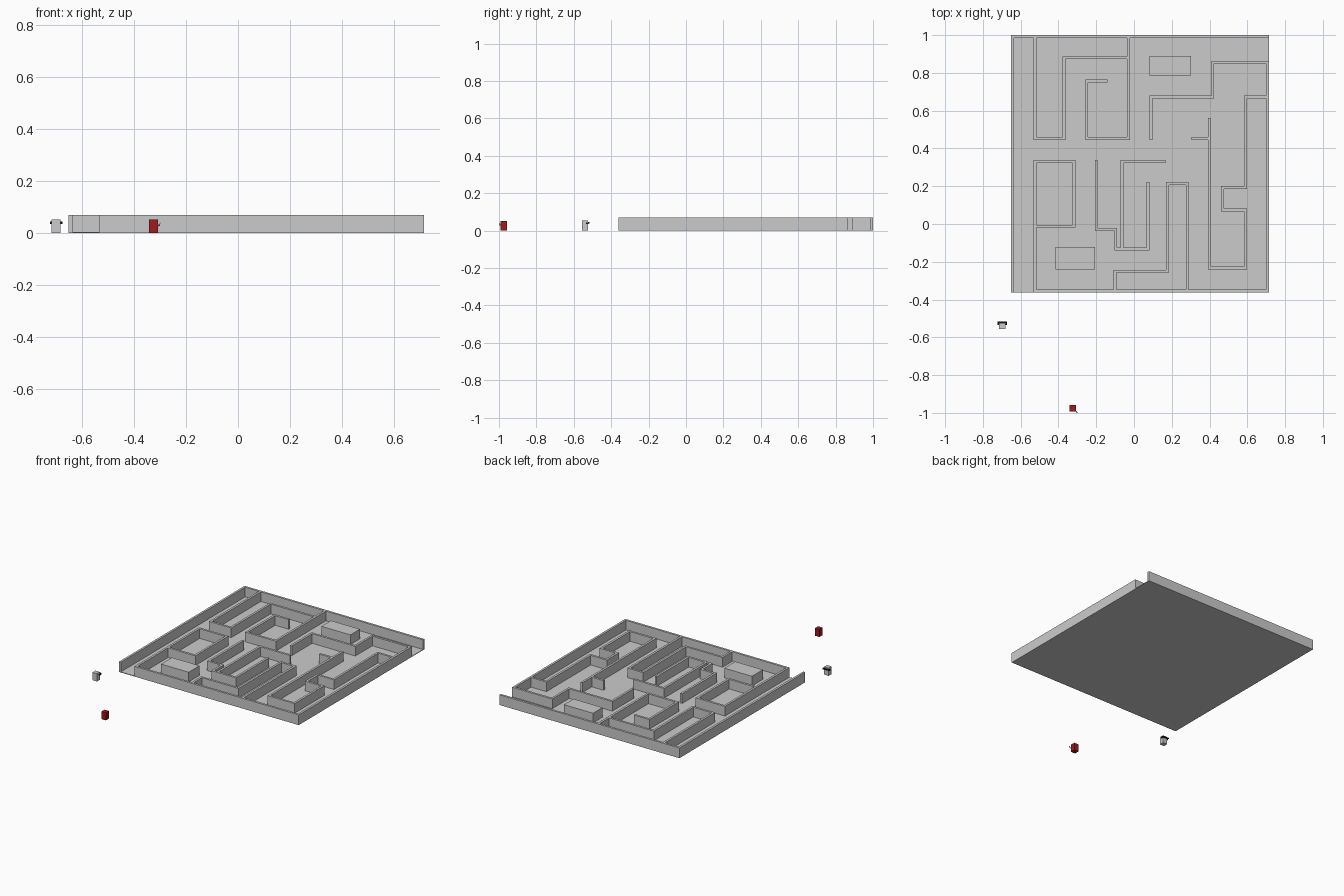
import bpy, bmesh
from math import radians
from mathutils import Vector

if "Cube" in bpy.data.objects:
    bpy.data.objects.remove(bpy.data.objects["Cube"])

T = 0.0075          # half the wall thickness
FLOOR, TOP = 0.004, 0.07


def material(name, rgb):
    m = bpy.data.materials.new(name)
    m.diffuse_color = (*rgb, 1)
    m.use_nodes = True
    m.node_tree.nodes["Principled BSDF"].inputs["Base Color"].default_value = m.diffuse_color
    return m


def finish(name, bm, mat=None):
    bmesh.ops.recalc_face_normals(bm, faces=bm.faces)
    me = bpy.data.meshes.new(name)
    bm.to_mesh(me)
    bm.free()
    ob = bpy.data.objects.new(name, me)
    bpy.context.collection.objects.link(ob)
    if mat:
        me.materials.append(mat)
    return ob


def box(name, x0, x1, y0, y1, z0, z1, mat=None):
    bm = bmesh.new()
    bmesh.ops.create_cube(bm, size=1)
    bmesh.ops.scale(bm, vec=(x1 - x0, y1 - y0, z1 - z0), verts=bm.verts)
    bmesh.ops.translate(bm, vec=((x0 + x1) / 2, (y0 + y1) / 2, (z0 + z1) / 2), verts=bm.verts)
    return finish(name, bm, mat)


def wall(name, pts):
    """Right-angled wall following a centre line, with mitred corners."""
    p = [Vector(q) for q in pts]
    normals = []
    for a, b in zip(p, p[1:]):
        d = (b - a).normalized()
        normals.append(Vector((-d.y, d.x)))
    offs = [normals[0]] + [a + b for a, b in zip(normals, normals[1:])] + [normals[-1]]
    bm = bmesh.new()
    rings = []
    for q, o in zip(p, offs):
        l, r = q + o * T, q - o * T
        rings.append([bm.verts.new((*c, z)) for c, z in
                      ((l, FLOOR), (r, FLOOR), (r, TOP), (l, TOP))])
    for a, b in zip(rings, rings[1:]):
        for i in range(4):
            j = (i + 1) % 4
            bm.faces.new((a[i], a[j], b[j], b[i]))
    bm.faces.new(rings[0])
    bm.faces.new(rings[-1])
    return finish(name, bm)


# Floor and outer walls, open at front left and back right
box("floor", -0.65, 0.714, -0.362, 1.0, 0, FLOOR)
wall("outer_wall_left_back", [(-0.6425, -0.362), (-0.6425, 0.9925), (0.714, 0.9925)])
wall("outer_wall_front_right", [(-0.531, -0.3545), (0.7065, -0.3545), (0.7065, 0.856), (0.417, 0.856),
                                (0.417, 0.672), (0.09, 0.672), (0.09, 0.444)])

# Inner walls
wall("wall_back_left", [(-0.524, 0.985), (-0.524, 0.452), (-0.37, 0.452), (-0.37, 0.88), (-0.037, 0.88)])
wall("wall_spiral", [(-0.03, 0.985), (-0.03, 0.452), (-0.25, 0.452), (-0.25, 0.757), (-0.14, 0.757)])
wall("wall_right_loop", [(0.70, 0.672), (0.59, 0.672), (0.59, 0.193), (0.468, 0.193), (0.468, 0.075),
                         (0.59, 0.075), (0.59, -0.233), (0.40, -0.233), (0.40, 0.56)])
wall("wall_right_spur", [(0.304, 0.452), (0.393, 0.452)])
wall("wall_left_room", [(-0.524, -0.347), (-0.524, 0.33), (-0.317, 0.33), (-0.317, -0.012), (-0.517, -0.012)])
wall("wall_centre_step", [(-0.20, 0.338), (-0.20, -0.03), (-0.097, -0.03), (-0.097, -0.132),
                          (0.074, -0.132), (0.074, 0.222)])
wall("wall_centre_hook", [(-0.063, -0.125), (-0.063, 0.33), (0.167, 0.33)])
wall("wall_front_hook", [(-0.10, -0.347), (-0.10, -0.25), (0.177, -0.25), (0.177, 0.214),
                         (0.282, 0.214), (0.282, -0.347)])

# Solid blocks
box("block_back", 0.082, 0.302, 0.786, 0.889, FLOOR, TOP)
box("block_front", -0.415, -0.206, -0.24, -0.122, FLOOR, TOP)

red = material("red", (0.35, 0.01, 0.01))
black = material("black", (0.01, 0.01, 0.01))
steel = material("steel", (0.25, 0.25, 0.25))

# Red figure with a small tilted sword
box("red_body", -0.341, -0.307, -0.992, -0.958, 0, 0.052, red)
for name, size, pos, mat in (
        ("sword_blade", (0.002, 0.002, 0.018), (-0.302, -0.995, 0.033), steel),
        ("sword_guard", (0.008, 0.002, 0.002), (-0.304, -0.996, 0.030), black)):
    h = [s / 2 for s in size]
    ob = box(name, -h[0], h[0], -h[1], h[1], -h[2], h[2], mat)
    ob.location = pos
    ob.rotation_euler = (radians(20), radians(35), 0)

# Grey figure with a black bow on its back
box("grey_body", -0.715, -0.681, -0.555, -0.523, 0, 0.053)
box("bow_bar", -0.722, -0.673, -0.524, -0.515, 0.038, 0.045, black)
for side, x in (("left", -0.722), ("right", -0.681)):
    box("bow_arm_" + side, x, x + 0.008, -0.534, -0.522, 0.035, 0.043, black)
